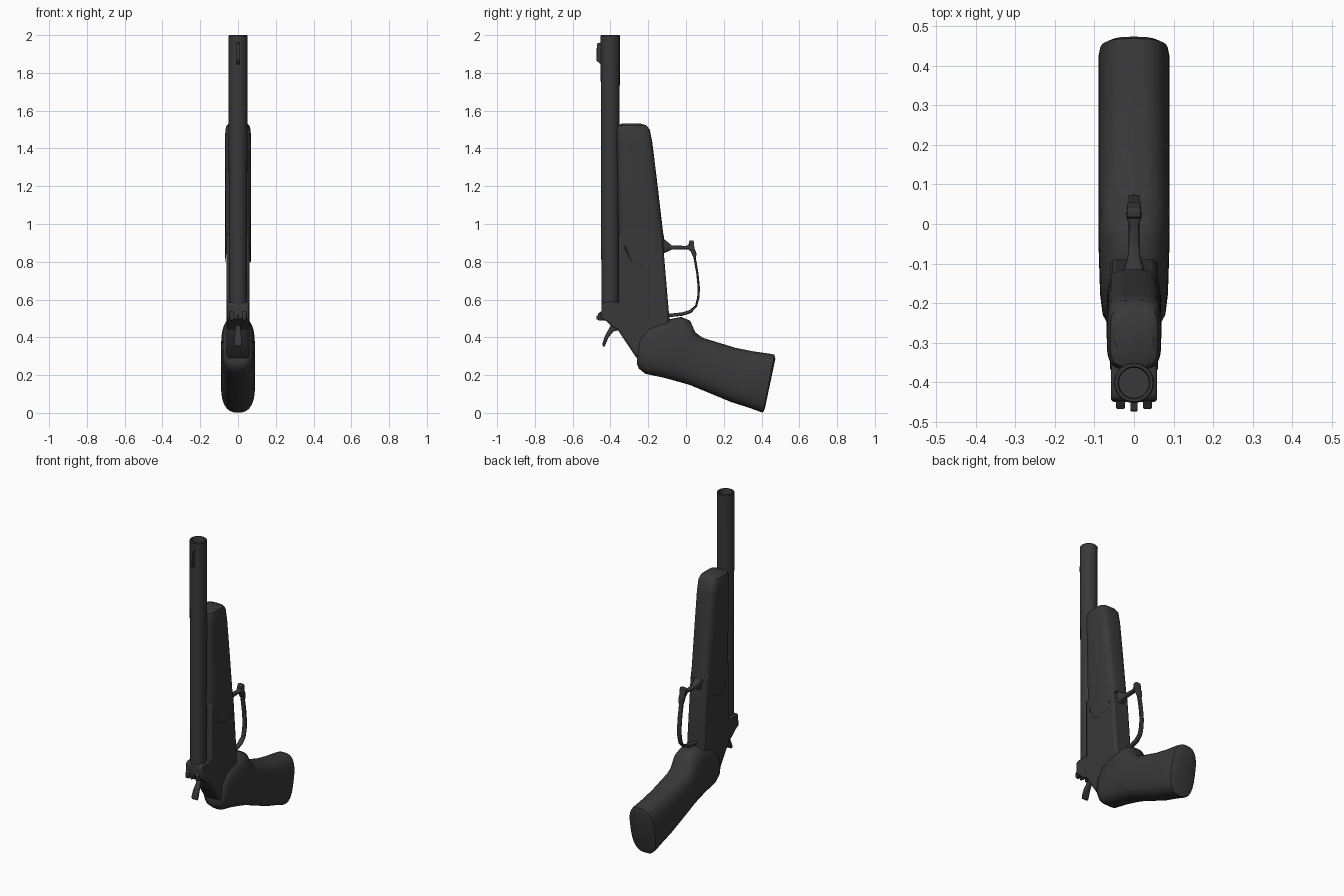
import bpy, bmesh, math
from mathutils import Vector

metal = bpy.data.materials.new("dark gunmetal grey")
metal.diffuse_color = (0.04, 0.04, 0.04, 1)


def finish(bm, name, bevel=0, angle=35):
    bmesh.ops.remove_doubles(bm, verts=bm.verts, dist=0.0002)
    bmesh.ops.recalc_face_normals(bm, faces=bm.faces)
    me = bpy.data.meshes.new(name)
    bm.to_mesh(me)
    bm.free()
    me.materials.append(metal)
    ob = bpy.data.objects.new(name, me)
    bpy.context.collection.objects.link(ob)
    bpy.ops.object.select_all(action='DESELECT')
    bpy.context.view_layer.objects.active = ob
    ob.select_set(True)
    if bevel:
        m = ob.modifiers.new("Bevel", 'BEVEL')
        m.width, m.segments, m.angle_limit = bevel, 2, math.radians(40)
    bpy.ops.object.shade_smooth_by_angle(angle=math.radians(angle))
    return ob


def loft(name, sections, power, n=32, edge=None, angle=35):
    """Sections are (y1, z1, y2, z2, half width): rounded rings between two points."""
    bm = bmesh.new()
    rings = []
    for k, (y1, z1, y2, z2, hw) in enumerate(sections):
        ring = []
        for i in range(n):
            a = 2 * math.pi * i / n
            c, s = math.cos(a), math.sin(a)
            x = hw * math.copysign(abs(s) ** (2 / power), s)
            t = 0.5 - 0.5 * math.copysign(abs(c) ** (2 / power), c)
            y, z = y1 + (y2 - y1) * t, z1 + (z2 - z1) * t
            if edge and k == 0:
                z = edge(y)
            ring.append(bm.verts.new((x, y, z)))
        rings.append(ring)
    for a, b in zip(rings, rings[1:]):
        for i in range(n):
            j = (i + 1) % n
            bm.faces.new((a[i], a[j], b[j], b[i]))
    bm.faces.new(rings[0])
    bm.faces.new(rings[-1])
    return finish(bm, name, angle=angle)


def plate(name, profile, hw, x=0, bevel=0.004):
    """Extrude a side profile of (y, z) points across x."""
    bm = bmesh.new()
    face = bm.faces.new([bm.verts.new((x - hw, y, z)) for y, z in profile])
    ext = bmesh.ops.extrude_face_region(bm, geom=[face])
    moved = [v for v in ext["geom"] if isinstance(v, bmesh.types.BMVert)]
    bmesh.ops.translate(bm, verts=moved, vec=(2 * hw, 0, 0))
    return finish(bm, name, bevel)


# Hollow barrel, spun from a short profile of (radius, z)
bm = bmesh.new()
n = 24
prof = [(0.0005, 0.57), (0.047, 0.57), (0.051, 1.996), (0.048, 2.0), (0.041, 2.0), (0.038, 1.99), (0.038, 1.8), (0.0005, 1.8)]
rings = [[bm.verts.new((r * math.cos(2 * math.pi * i / n), -0.401 + r * math.sin(2 * math.pi * i / n), z))
          for i in range(n)] for r, z in prof]
for a, b in zip(rings, rings[1:]):
    for i in range(n):
        bm.faces.new((a[i], a[(i + 1) % n], b[(i + 1) % n], b[i]))
finish(bm, "barrel")

# Front sight
plate("front_sight", [(-0.44, 1.965), (-0.472, 1.955), (-0.474, 1.865), (-0.44, 1.835)], 0.009, bevel=0.003)

# Fore-end with a notched lower edge
curve = [(-0.37, 0.913), (-0.315, 0.875), (-0.294, 0.80), (-0.23, 0.782), (-0.165, 0.807), (-0.11, 0.93)]


def lower_edge(y):
    for (ya, za), (yb, zb) in zip(curve, curve[1:]):
        if y <= yb:
            return za + (zb - za) * (y - ya) / (yb - ya)
    return curve[-1][1]


loft("fore_end", [(-0.357, 0, -0.115, 0, 0.068), (-0.358, 0.96, -0.122, 0.96, 0.069),
                  (-0.362, 1.2, -0.15, 1.2, 0.069), (-0.367, 1.43, -0.178, 1.43, 0.069),
                  (-0.368, 1.5, -0.192, 1.5, 0.067), (-0.36, 1.522, -0.21, 1.522, 0.06),
                  (-0.335, 1.533, -0.245, 1.533, 0.045)], 4, 40, lower_edge)

# Receiver
plate("receiver", [(-0.358, 0.95), (-0.13, 0.95), (-0.122, 0.9), (-0.105, 0.7), (-0.088, 0.5), (-0.1, 0.36),
                   (-0.24, 0.28), (-0.265, 0.295), (-0.365, 0.445), (-0.38, 0.5), (-0.358, 0.585)],
      0.06, bevel=0.014)

# Breech block behind the barrel, chamfered, with two rear sight ears
plate("breech_block", [(-0.34, 0.586), (-0.435, 0.586), (-0.447, 0.575), (-0.45, 0.50), (-0.42, 0.485),
                       (-0.39, 0.455), (-0.34, 0.43)], 0.058, bevel=0.012)
for side in (-1, 1):
    plate("rear_sight_ear", [(-0.43, 0.55), (-0.467, 0.525), (-0.466, 0.49), (-0.43, 0.49)],
          0.011, side * 0.034, 0.003)

# Hammer spur
loft("hammer", [(-0.35, 0.44, -0.37, 0.49, 0.012), (-0.385, 0.43, -0.40, 0.46, 0.013),
                (-0.41, 0.40, -0.428, 0.41, 0.019), (-0.425, 0.365, -0.442, 0.37, 0.022),
                (-0.43, 0.352, -0.441, 0.353, 0.02)], 4, 16)
plate("firing_pin_rib", [(-0.43, 0.52), (-0.474, 0.515), (-0.474, 0.495), (-0.43, 0.49)], 0.006, bevel=0.002)

# Grip
loft("grip", [(-0.25, 0.405, -0.258, 0.29, 0.05), (-0.235, 0.42, -0.26, 0.26, 0.068),
              (-0.19, 0.465, -0.25, 0.235, 0.08), (-0.12, 0.49, -0.215, 0.207, 0.086),
              (-0.025, 0.508, -0.12, 0.187, 0.089), (0.022, 0.488, -0.04, 0.165, 0.09),
              (0.05, 0.425, 0.02, 0.148, 0.09), (0.09, 0.397, 0.1, 0.115, 0.09),
              (0.26, 0.345, 0.24, 0.057, 0.09), (0.36, 0.325, 0.335, 0.027, 0.09),
              (0.445, 0.313, 0.392, 0.006, 0.09), (0.468, 0.308, 0.408, 0.002, 0.086),
              (0.473, 0.285, 0.418, 0.025, 0.07)], 2.8, 40, angle=50)

# Guard: a thin strip swept along its side path
path = [(-0.10, 0.515), (-0.02, 0.523), (0.022, 0.536), (0.053, 0.565), (0.065, 0.61), (0.068, 0.66),
        (0.06, 0.74), (0.046, 0.82), (0.035, 0.87)]
secs = []
for i, p in enumerate(path):
    d = Vector(path[min(i + 1, len(path) - 1)]) - Vector(path[max(i - 1, 0)])
    d.normalize()
    h = 0.009 if i < 3 else 0.006
    secs.append((p[0] - d.y * h, p[1] + d.x * h, p[0] + d.y * h, p[1] - d.x * h, 0.014))
loft("guard_strip", secs, 4, 16)

# Guard bracket: flared root, bar and end knob
loft("guard_bar", [(-0.14, 0.93, -0.14, 0.83, 0.03), (-0.117, 0.92, -0.117, 0.845, 0.026),
                   (-0.075, 0.887, -0.075, 0.864, 0.014), (0.0, 0.884, 0.0, 0.866, 0.012),
                   (0.012, 0.89, 0.012, 0.865, 0.018), (0.03, 0.89, 0.03, 0.85, 0.02)], 4, 16)
plate("guard_knob", [(0.014, 0.89), (0.016, 0.912), (0.04, 0.914), (0.045, 0.87), (0.055, 0.845),
                     (0.053, 0.81), (0.038, 0.825), (0.022, 0.862)], 0.018, bevel=0.005)
